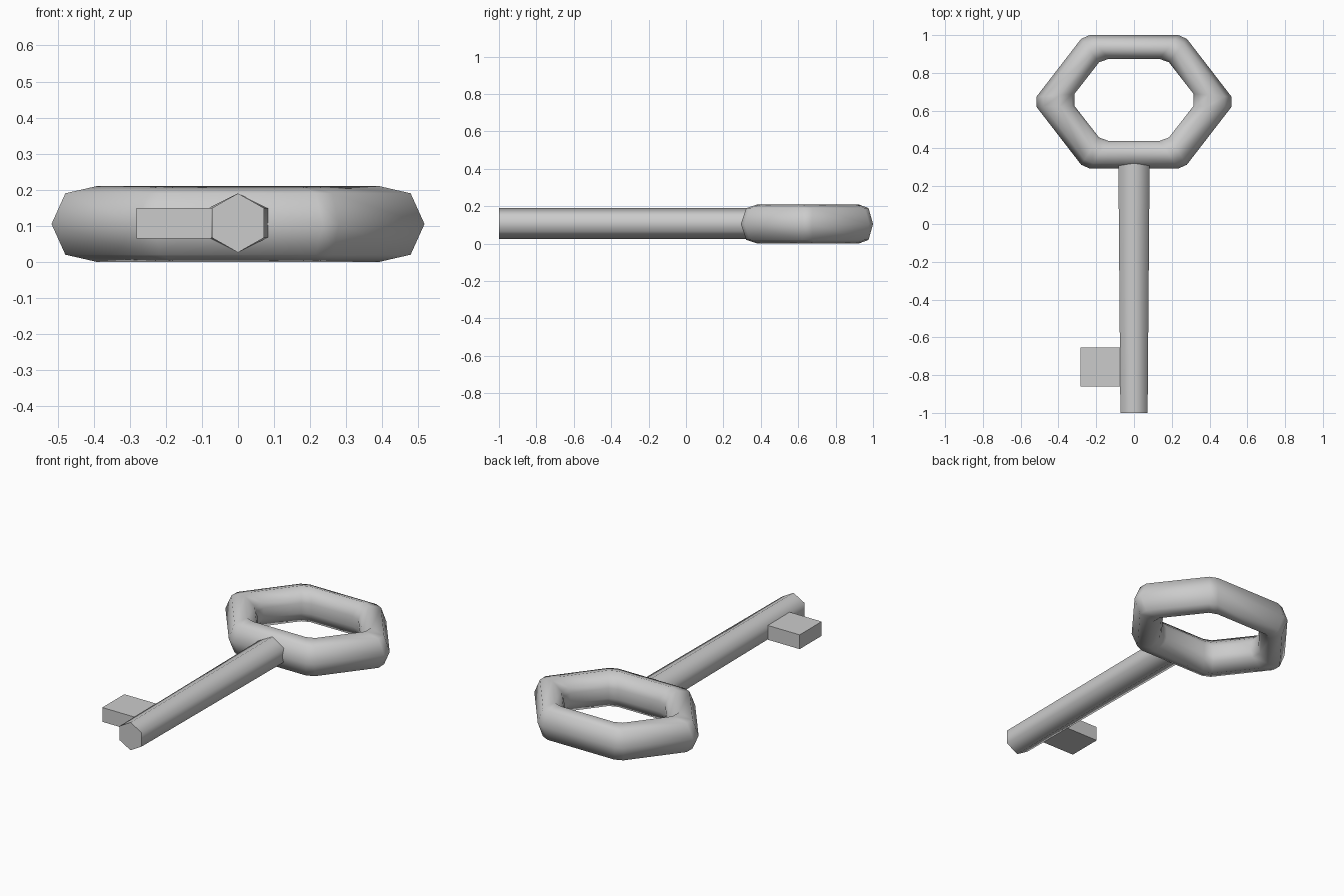
import bpy, math

if "Cube" in bpy.data.objects:
    bpy.data.objects.remove(bpy.data.objects["Cube"])

def make(name, verts, faces, angle=65):
    me = bpy.data.meshes.new(name)
    me.from_pydata(verts, [], faces)
    me.update()
    ob = bpy.data.objects.new(name, me)
    bpy.context.collection.objects.link(ob)
    bpy.ops.object.select_all(action='DESELECT')
    ob.select_set(True)
    bpy.context.view_layer.objects.active = ob
    bpy.ops.object.mode_set(mode='EDIT')
    bpy.ops.mesh.select_all(action='SELECT')
    bpy.ops.mesh.normals_make_consistent(inside=False)
    bpy.ops.object.mode_set(mode='OBJECT')
    bpy.ops.object.shade_smooth_by_angle(angle=math.radians(angle))
    return ob

def bridge(n, rows, closed):
    """Quads between consecutive loops of n points."""
    return [(r * n + i, r * n + (i + 1) % n,
             ((r + 1) % rows) * n + (i + 1) % n, ((r + 1) % rows) * n + i)
            for r in range(rows if closed else rows - 1) for i in range(n)]

def hex_loop(quarter, cy):
    """Chamfered hexagon from its upper right quarter."""
    q = quarter
    half = q + [(x, -y) for x, y in reversed(q)]
    return [(x, y + cy) for x, y in half + [(-x, -y) for x, y in half]]

# Hexagonal bow: section swept between outer and inner outlines
outer = hex_loop([(0.235, 0.353), (0.28, 0.333), (0.517, 0.026)], 0.647)
inner = hex_loop([(0.135, 0.217), (0.185, 0.199), (0.315, 0.032)], 0.657)
upper = [(0.19, 0.085), (0.62, 0.105), (0.93, 0.06)]
section = [(0, 0)] + upper + [(1, 0.03), (1, -0.03)] + [(t, -z) for t, z in reversed(upper)]
verts = [(o[0] + (i[0] - o[0]) * t, o[1] + (i[1] - o[1]) * t, 0.105 + z)
         for t, z in section for o, i in zip(outer, inner)]
make("bow", verts, bridge(12, len(section), True))

# Hexagonal shaft, slightly tapered in width
verts = []
for y, w in ((-1, 0.072), (0.36, 0.083)):
    for k in range(6):
        a = math.radians(60 * k + 30)
        verts.append((w * math.cos(a) / math.cos(math.pi / 6), y, 0.108 + 0.082 * math.sin(a)))
make("shaft", verts, bridge(6, 2, False) + [tuple(range(6)), tuple(range(6, 12))])

# Bit (tooth)
verts = [(x, y, z) for x in (-0.282, -0.05)
         for y, z in ((-0.86, 0.065), (-0.655, 0.065), (-0.655, 0.149), (-0.86, 0.149))]
make("bit", verts, bridge(4, 2, False) + [(0, 1, 2, 3), (4, 5, 6, 7)])
